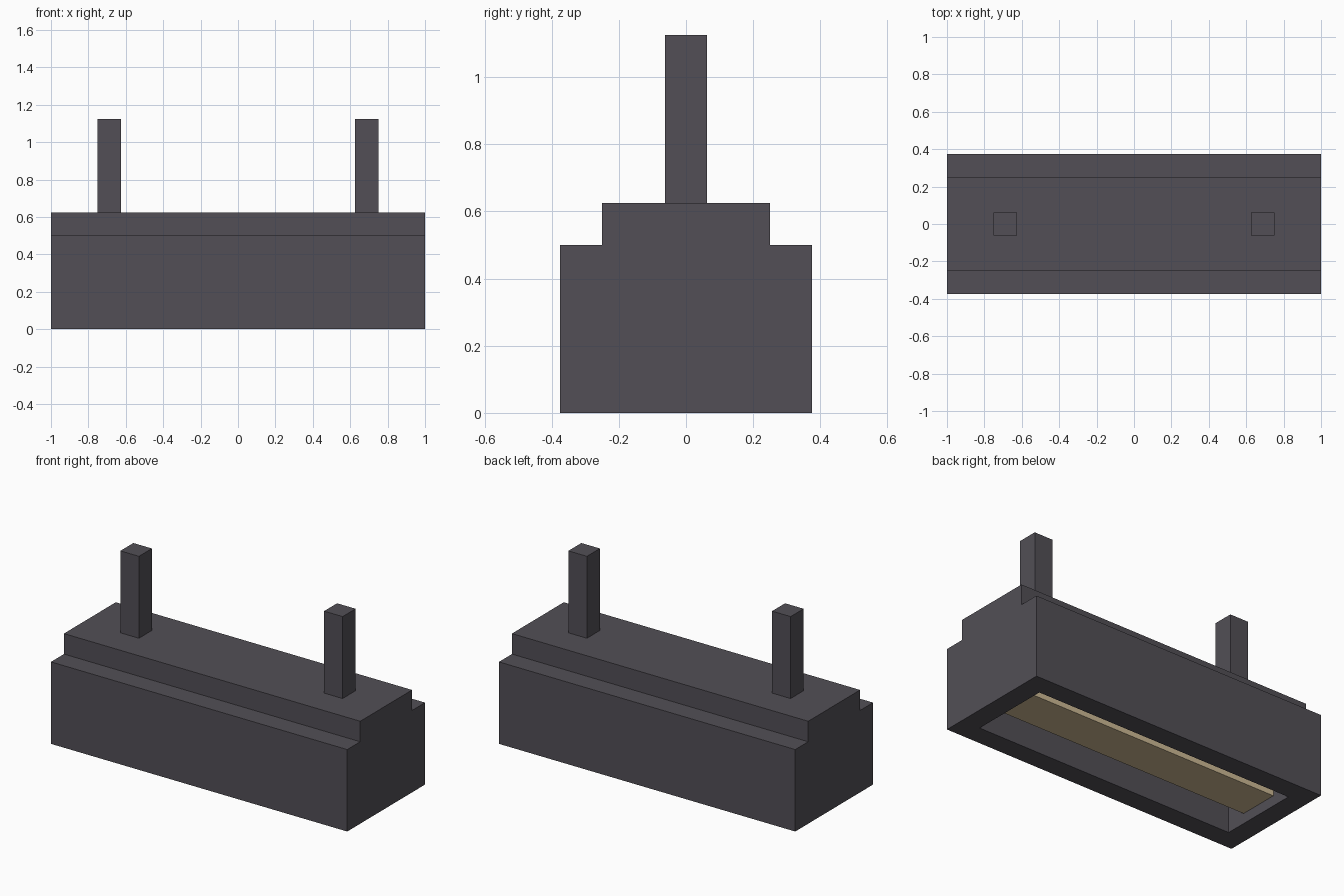
import bpy, bmesh

cube = bpy.data.objects.get("Cube")
if cube:
    bpy.data.objects.remove(cube, do_unlink=True)


def material(name, rgb):
    m = bpy.data.materials.new(name)
    m.use_nodes = True
    color = (*rgb, 1.0)
    m.diffuse_color = color
    m.node_tree.nodes["Principled BSDF"].inputs["Base Color"].default_value = color
    return m


def add_object(name, bm, mat):
    bmesh.ops.recalc_face_normals(bm, faces=bm.faces[:])
    mesh = bpy.data.meshes.new(name)
    bm.to_mesh(mesh)
    bm.free()
    mesh.materials.append(mat)
    obj = bpy.data.objects.new(name, mesh)
    bpy.context.collection.objects.link(obj)
    return obj


def add_box(name, center, size, mat):
    bm = bmesh.new()
    bmesh.ops.create_cube(bm, size=1.0)
    bmesh.ops.scale(bm, vec=size, verts=bm.verts)
    bmesh.ops.translate(bm, vec=center, verts=bm.verts)
    return add_object(name, bm, mat)


dark_metal = material("dark grey metal", (0.084, 0.078, 0.093))
warm_light = material("warm tan light", (0.61, 0.485, 0.296))

# Housing: stepped end profile extruded along the length
bm = bmesh.new()
half = [(0.375, 0.0), (0.375, 0.5), (0.25, 0.5), (0.25, 0.625)]
profile = half + [(-y, z) for y, z in reversed(half)]
end = bm.faces.new([bm.verts.new((-1.0, y, z)) for y, z in profile])
ext = bmesh.ops.extrude_face_region(bm, geom=[end], use_keep_orig=True)
new_verts = [g for g in ext["geom"] if isinstance(g, bmesh.types.BMVert)]
bmesh.ops.translate(bm, vec=(2.0, 0, 0), verts=new_verts)
bmesh.ops.recalc_face_normals(bm, faces=bm.faces[:])

# Open cavity: inset the underside and push it up to the top slab
under = min(bm.faces, key=lambda f: f.calc_center_median().z)
bmesh.ops.inset_region(bm, faces=[under], thickness=0.125, use_even_offset=True)
ceiling = bmesh.ops.extrude_discrete_faces(bm, faces=[under])["faces"][0]
bmesh.ops.translate(bm, vec=(0, 0, 0.5), verts=ceiling.verts[:])
add_object("housing", bm, dark_metal)

# Light bar spanning the cavity
add_box("light_bar", (0, 0, 0.1875), (1.75, 0.25, 0.25), warm_light)

# Hanging posts
for side, sx in (("left", 1), ("right", -1)):
    add_box(side + "_post", (sx * 0.6875, 0, 0.875), (0.125, 0.125, 0.5), dark_metal)
